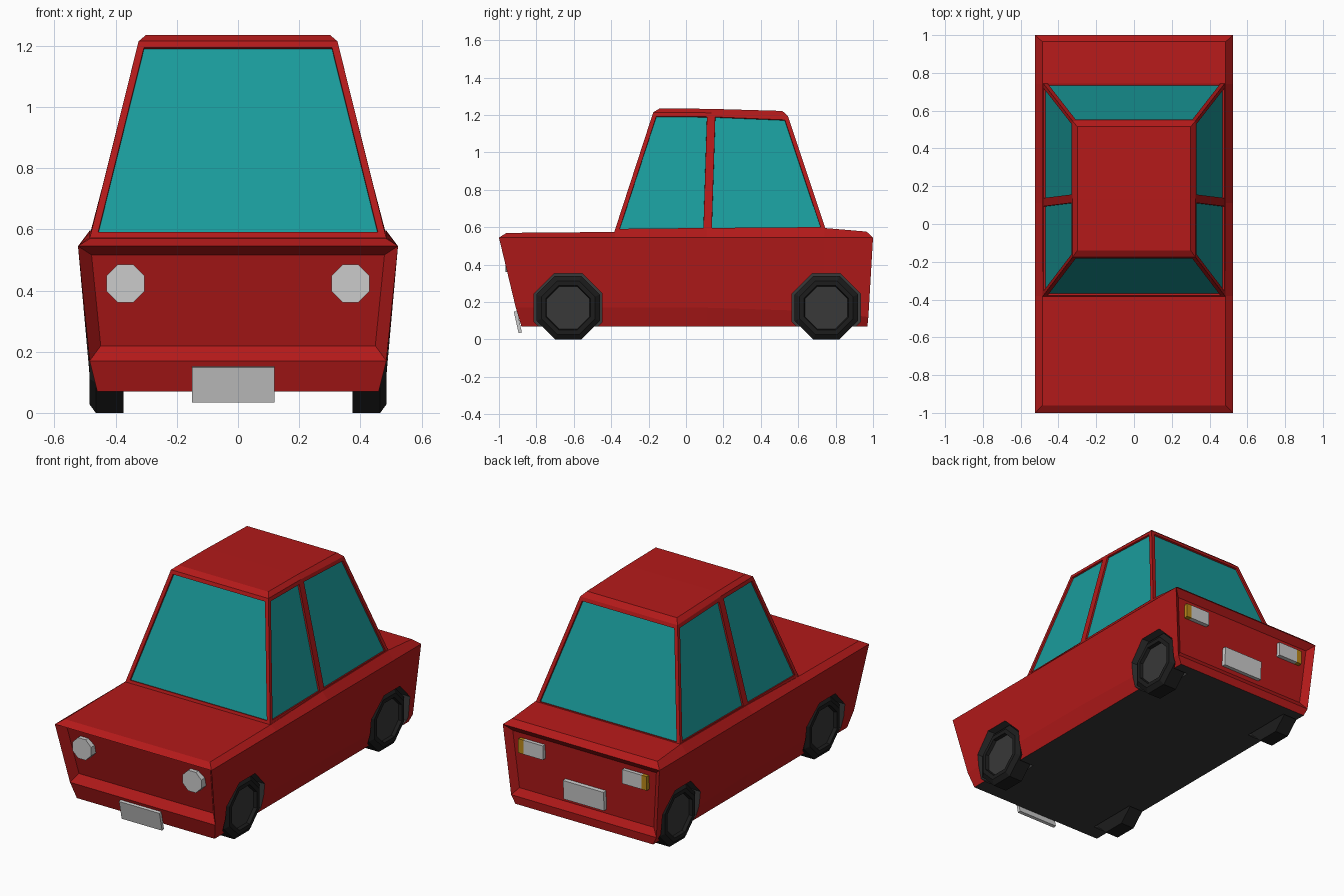
import bpy, bmesh, math
from mathutils import Matrix, Vector

if "Cube" in bpy.data.objects:
    bpy.data.objects.remove(bpy.data.objects["Cube"])


def material(name, *rgb):
    m = bpy.data.materials.new(name)
    m.diffuse_color = (*rgb, 1)
    m.use_nodes = True
    m.node_tree.nodes["Principled BSDF"].inputs["Base Color"].default_value = m.diffuse_color
    return m


RED = material("red_paint", 0.45, 0.01, 0.01)
GLASS = material("teal_glass", 0.01, 0.33, 0.33)
TYRE = material("rubber", 0.012, 0.012, 0.012)
DARK = material("dark_grey", 0.04, 0.04, 0.04)
LAMP = material("lamp_grey", 0.55, 0.55, 0.55)
AMBER = material("amber", 0.5, 0.25, 0.01)


def finish(bm, name, *mats):
    me = bpy.data.meshes.new(name)
    bm.to_mesh(me)
    bm.free()
    for m in mats:
        me.materials.append(m)
    ob = bpy.data.objects.new(name, me)
    bpy.context.collection.objects.link(ob)
    return ob


def tidy(bm):
    bmesh.ops.recalc_face_normals(bm, faces=bm.faces)
    bm.normal_update()


def box(name, centre, size, mat, tilt=0):
    bm = bmesh.new()
    bmesh.ops.create_cube(bm, size=1, matrix=Matrix.Translation(centre)
                          @ Matrix.Rotation(tilt, 4, 'X') @ Matrix.Diagonal((*size, 1)))
    return finish(bm, name, mat)


def octagon(bm, centre, apothem, depth, axis):
    # eight-sided drum with flats at top and bottom
    turn = Matrix.Rotation(math.pi / 2, 4, 'Y' if axis == 'X' else 'X')
    r = apothem / math.cos(math.pi / 8)
    bmesh.ops.create_cone(bm, cap_ends=True, segments=8, radius1=r, radius2=r, depth=depth,
                          matrix=Matrix.Translation(centre) @ turn
                          @ Matrix.Rotation(math.pi / 8, 4, 'Z'))


# Lower body: half sections (sill, crease, shoulder, deck) lofted along y
X = (0.46, 0.485, 0.523, 0.485)
stations = [((-0.88, -0.91, -1.0, -0.96), 0.17, 0.57),
            ((-0.38,) * 4, 0.17, 0.575),
            ((0.11,) * 4, 0.17, 0.59),
            ((0.74,) * 4, 0.15, 0.596),
            ((0.97, 0.975, 1.0, 0.965), 0.12, 0.577)]
bm = bmesh.new()
rings = []
for ys, crease, deck in stations:
    half = list(zip(X, ys, (0.07, crease, 0.545, deck)))
    right = [bm.verts.new(p) for p in half]
    left = [bm.verts.new((-x, y, z)) for x, y, z in half]
    rings.append(right + left[::-1])
for a, b in zip(rings, rings[1:]):
    for i in range(8):
        j = (i + 1) % 8
        f = bm.faces.new((a[i], a[j], b[j], b[i]))
        if i == 7:
            f.material_index = 1
panels = []
for r in (rings[0], rings[-1]):
    for i in range(3):
        f = bm.faces.new((r[i], r[i + 1], r[6 - i], r[7 - i]))
        if i == 1:
            panels.append(f)
tidy(bm)
# recessed nose and tail panels
for f, depth in zip(panels, (-0.045, -0.03)):
    bmesh.ops.inset_region(bm, faces=[f], thickness=0.04, depth=depth, use_even_offset=True)
body = finish(bm, "car_body", RED, DARK)

# Wheel arches cut out of the body
AXLES = (-0.63, 0.75)
bm = bmesh.new()
for y in AXLES:
    for s in (-1, 1):
        octagon(bm, (s * 0.485, y, 0.17), 0.182, 0.25, 'X')
cutter = finish(bm, "arch_cutter", DARK)
cutter.hide_render = True
cutter.display_type = 'WIRE'
mod = body.modifiers.new("arches", 'BOOLEAN')
mod.operation = 'DIFFERENCE'
mod.solver = 'EXACT'
mod.material_mode = 'TRANSFER'
mod.object = cutter

# Cabin: base, eave and roof rings; side panes are split at the middle pillar
levels = [[(0.485, -0.385, 0.57), (0.485, 0.115, 0.575), (0.485, 0.75, 0.58)],
          [(0.325, -0.175, 1.215), (0.325, 0.135, 1.212), (0.325, 0.545, 1.195)],
          [(0.30, -0.14, 1.236), (0.30, 0.135, 1.233), (0.30, 0.515, 1.222)]]
bm = bmesh.new()
loops = []
for pts in levels:
    right = [bm.verts.new(p) for p in pts]
    left = [bm.verts.new((-x, y, z)) for x, y, z in pts]
    loops.append(right + left[::-1])
panes = []
for k, (a, b) in enumerate(zip(loops, loops[1:])):
    for i in range(6):
        j = (i + 1) % 6
        f = bm.faces.new((a[i], a[j], b[j], b[i]))
        if k == 0:
            panes.append(f)
for r in (loops[0], loops[2]):
    for i in (0, 1):
        bm.faces.new((r[i], r[i + 1], r[4 - i], r[5 - i]))
tidy(bm)
# inset window panes
for f in panes:
    bmesh.ops.inset_region(bm, faces=[f], thickness=0.022, depth=0, use_even_offset=True)
    bm.normal_update()
    bmesh.ops.inset_region(bm, faces=[f], thickness=0.001, depth=-0.01)
    f.material_index = 1
finish(bm, "cabin", RED, GLASS)

# Wheels: octagonal tyre with a stepped-in hub on the outer side
for y, end in zip(AXLES, ("front", "rear")):
    for s, side in ((-1, "left"), (1, "right")):
        bm = bmesh.new()
        octagon(bm, (s * 0.42, y, 0.17), 0.17, 0.09, 'X')
        tidy(bm)
        face = max(bm.faces, key=lambda f: s * f.calc_center_median().x)
        for thick, depth in ((0.03, 0.02), (0.025, 0), (0.005, -0.02)):
            bmesh.ops.inset_region(bm, faces=[face], thickness=thick, depth=depth)
            bm.normal_update()
        face.material_index = 1
        finish(bm, f"{end}_{side}_wheel", TYRE, DARK)

# Lamps
for s, side in ((-1, "left"), (1, "right")):
    bm = bmesh.new()
    octagon(bm, (s * 0.368, -0.932, 0.423), 0.062, 0.065, 'Y')
    finish(bm, f"{side}_headlight", LAMP)
    box(f"{side}_tail_light", (s * 0.33, 0.965, 0.435), (0.13, 0.045, 0.085), LAMP)
    box(f"{side}_turn_signal", (s * 0.412, 0.965, 0.435), (0.034, 0.045, 0.085), AMBER)

# Blank plates
box("front_plate", (-0.015, -0.899, 0.093), (0.27, 0.018, 0.117), LAMP, 0.22)
box("rear_plate", (0, 0.962, 0.245), (0.27, 0.03, 0.115), LAMP, -0.06)
